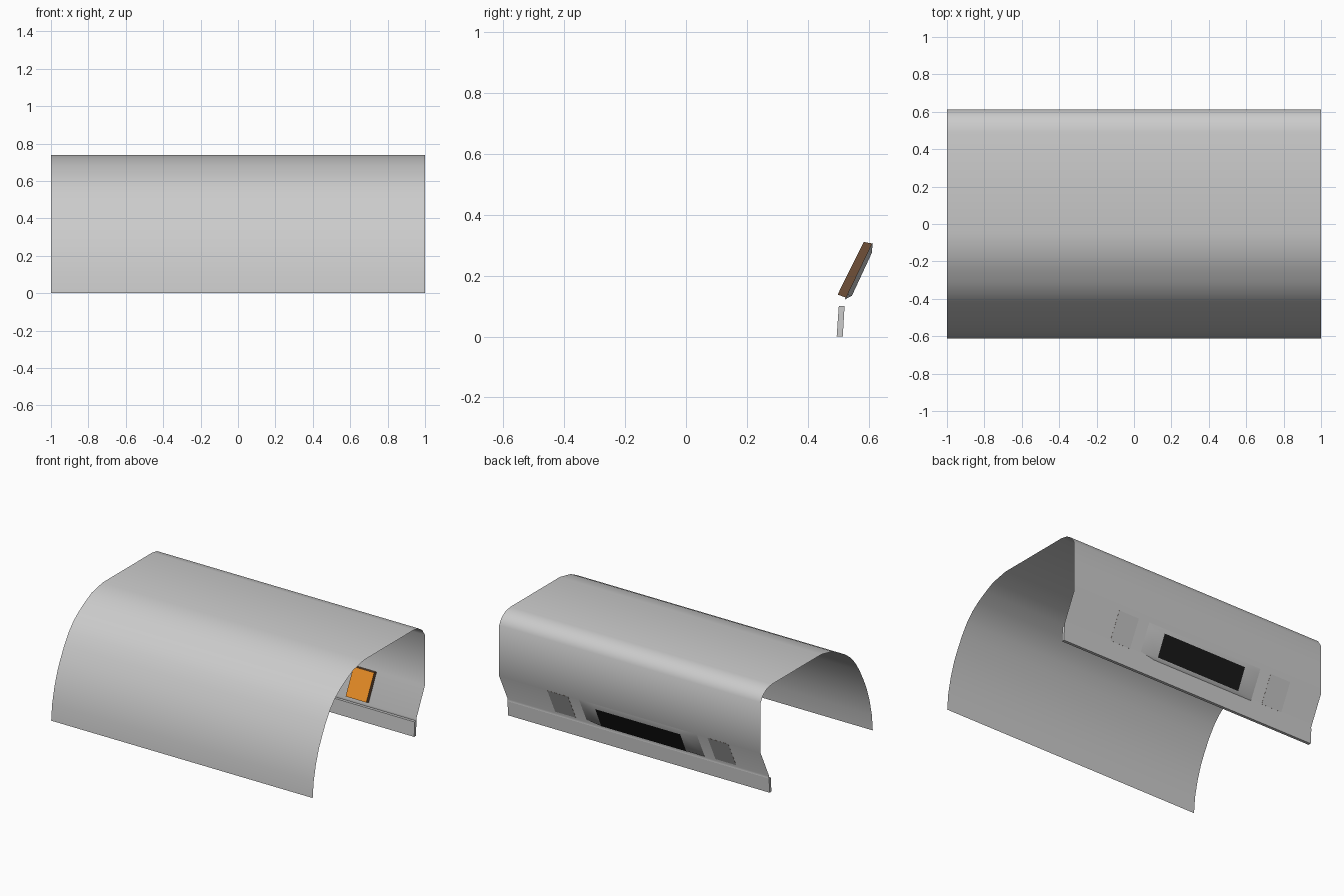
import bpy

if "Cube" in bpy.data.objects:
    bpy.data.objects.remove(bpy.data.objects["Cube"])

CX = -0.06  # rear fittings sit slightly off centre


def material(name, color):
    m = bpy.data.materials.new(name)
    m.diffuse_color = (*color, 1)
    m.use_nodes = True
    m.node_tree.nodes["Principled BSDF"].inputs["Base Color"].default_value = m.diffuse_color
    return m


def mesh_object(name, verts, faces, smooth=False, mats=(), face_mats=None):
    me = bpy.data.meshes.new(name)
    me.from_pydata(verts, [], faces)
    for m in mats:
        me.materials.append(m)
    for i, p in enumerate(me.polygons):
        p.use_smooth = smooth
        if face_mats:
            p.material_index = face_mats[i]
    ob = bpy.data.objects.new(name, me)
    bpy.context.collection.objects.link(ob)
    return ob


def loft(name, sections, **kw):
    """Skin a row of equal-length open sections of 3D points."""
    n = len(sections[0])
    verts = [p for s in sections for p in s]
    faces = [(i * n + j, i * n + j + 1, (i + 1) * n + j + 1, (i + 1) * n + j)
             for i in range(len(sections) - 1) for j in range(n - 1)]
    return mesh_object(name, verts, faces, **kw)


def prism(name, quad, x0, x1, **kw):
    """Extrude a four-sided YZ outline along x."""
    verts = [(x, y, z) for x in (x0, x1) for y, z in quad]
    faces = [(i, i + 4, (i + 1) % 4 + 4, (i + 1) % 4) for i in range(4)]
    faces += [(0, 1, 2, 3), (7, 6, 5, 4)]
    return mesh_object(name, verts, faces, **kw)


orange = material("orange", (0.85, 0.28, 0.02))
brown = material("dark_brown", (0.16, 0.08, 0.04))
black = material("black", (0.01, 0.01, 0.01))
grey = material("lens_grey", (0.8, 0.8, 0.8))

# Thin curved shell: front, roof, back wall and tucked-in lower panel
profile = [(-.612, 0), (-.602, .11), (-.577, .22), (-.545, .315), (-.51, .39),
           (-.467, .47), (-.42, .54), (-.37, .595), (-.31, .64), (-.24, .68),
           (-.17, .715), (-.05, .74), (.49, .74), (.545, .73), (.585, .703),
           (.613, .66), (.613, .31), (.519, .115), (.521, .1)]
loft("shell", [[(x, y, z) for y, z in profile] for x in (1, -1)], smooth=True)

# Solid strip along the bottom of the back
prism("bottom_strip", [(.495, 0), (.515, 0), (.521, .1), (.502, .1)], -1, 1)

# Raised plate housing on the lower panel, blending into it at the ends
flush = [(.613, .31), (.6, .283), (.53, .138), (.522, .122)]
raised = [(.613, .31), (.611, .276), (.545, .134), (.522, .122)]
columns = [(.45, flush), (.335, raised), (-.335, raised), (-.45, flush)]
loft("plate_housing", [[(CX + x, y, z) for y, z in row] for x, row in columns],
     smooth=True)

# Black plate on the housing
loft("plate", [[(CX + x, .613, .276), (CX + x, .547, .134)] for x in (.325, -.325)],
     mats=[black])

# Rear lights: orange inside, dark sides, pale lens flush with the panel
for side, label in ((1, "left"), (-1, "right")):
    c = CX + side * 0.613
    prism("rear_light_" + label,
          [(.498, .138), (.5262, .128), (.612, .306), (.584, .311)],
          c - .079, c + .079, mats=[brown, orange, grey],
          face_mats=[0, 2, 0, 1, 0, 0])
